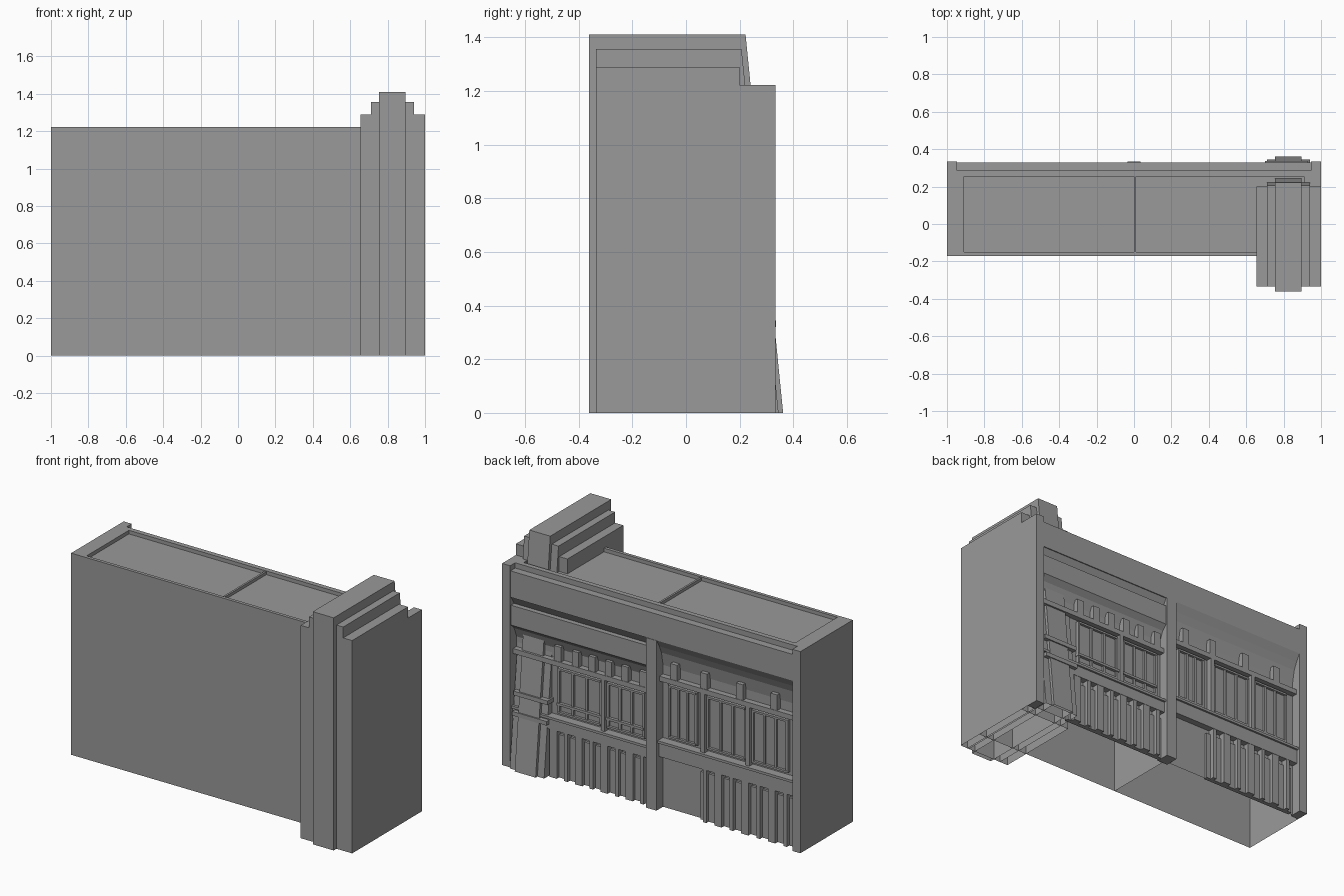
import bpy, bmesh

cube = bpy.data.objects.get("Cube")
if cube:
    bpy.data.objects.remove(cube, do_unlink=True)

stone = bpy.data.materials.new("plain grey")
stone.use_nodes = True
GREY = (0.32, 0.32, 0.32, 1)
stone.diffuse_color = GREY
stone.node_tree.nodes["Principled BSDF"].inputs["Base Color"].default_value = GREY


def prism(name, x0, x1, profile, open_bottom=False):
    """Extrude a (y, z) profile along x."""
    bm = bmesh.new()
    a = [bm.verts.new((x0, y, z)) for y, z in profile]
    b = [bm.verts.new((x1, y, z)) for y, z in profile]
    bm.faces.new(a)
    bm.faces.new(b[::-1])
    n = len(profile)
    for i in range(n):
        j = (i + 1) % n
        bm.faces.new((a[i], b[i], b[j], a[j]))
    bmesh.ops.recalc_face_normals(bm, faces=bm.faces)
    if open_bottom:
        low = [f for f in bm.faces if all(v.co.z < 0.001 for v in f.verts)]
        bmesh.ops.delete(bm, geom=low, context='FACES')
    mesh = bpy.data.meshes.new(name)
    bm.to_mesh(mesh)
    bm.free()
    mesh.materials.append(stone)
    ob = bpy.data.objects.new(name, mesh)
    bpy.context.collection.objects.link(ob)
    return ob


def box(name, x0, x1, y0, y1, z0, z1, open_bottom=False):
    return prism(name, x0, x1, [(y0, z0), (y1, z0), (y1, z1), (y0, z1)], open_bottom)


WALL, FRONT, BACK, TOP = 0.27, -0.17, 0.333, 1.222
ROOF, PIER, MID = 1.2, 0.946, 0.035

# Hollow building body, two open-bottomed chambers
box("left_chamber", 0, 1, FRONT, WALL, 0, ROOF, True)
box("right_chamber", -1, 0, FRONT, WALL, 0, ROOF, True)

# Roof rim and divider
box("roof_rim_front", -1, 0.7, FRONT, -0.15, ROOF - 0.02, TOP)
box("roof_rim_right", -1, -0.91, FRONT, WALL, ROOF - 0.02, TOP)
box("roof_rim_left", 0.91, 1, 0.1, WALL, ROOF - 0.02, TOP)
box("roof_divider", 0, 0.012, -0.15, 0.26, ROOF - 0.02, TOP - 0.004)

# Piers on the back
for side, x0, x1 in (("left", PIER, 1), ("right", -1, -PIER)):
    box(side + "_pier", x0, x1, 0.255, BACK, 0, TOP)
box("middle_pier", -MID, MID, 0.25, BACK, 0, 1.03)

# Parapet and coved cornices
prism("parapet", -PIER, PIER, [(0.255, 1.03), (0.255, TOP), (0.285, TOP), (0.285, 1.19),
                               (0.33, 1.19), (0.33, 1.03)])
prism("left_cornice", MID, PIER, [(0.26, 1.04), (0.33, 1.04), (0.295, 0.98), (0.325, 0.98),
                                  (0.325, 0.86), (0.295, 0.83), (WALL, 0.77), (0.26, 0.77)])
prism("right_cornice", -PIER, -MID, [(0.26, 1.03), (0.33, 1.03), (0.305, 0.985),
                                     (0.285, 0.94), (WALL, 0.86), (0.26, 0.86)])


def window(name, x0, x1, z0, z1, panes):
    """Shallow raised window with a frame and mullions."""
    box(name + "_pane", x0, x1, 0.26, 0.28, z0, z1)
    for i in range(panes + 1):
        x = x0 + (x1 - x0) * i / panes
        box(name + "_mullion", x - 0.007, x + 0.007, 0.26, 0.292, z0, z1)
    for z in (z0, z1 - 0.012):
        box(name + "_rail", x0, x1, 0.26, 0.295, z, z + 0.012)


def bay(name, x0, x1, band, ledge, top, posts, windows, ground):
    """Floor band, ledge, posts, windows and ground posts of one bay."""
    box(name + "_floor_band", x0, x1, 0.26, 0.31, band[0], band[1])
    box(name + "_band_lip", x0, x1, 0.26, 0.322, band[1] - 0.015, band[1])
    box(name + "_ledge", x0, x1, 0.26, 0.305, ledge, ledge + 0.03)
    for x in posts:
        box(name + "_upper_post", x - 0.022, x + 0.022, 0.26, 0.302, ledge + 0.03, top)
    for i, (a, b) in enumerate(windows):
        window(name + "_window", a, b, band[1] + 0.02, ledge - 0.015, 3)
        if i:
            box(name + "_tall_post", b + 0.012, b + 0.038, 0.26, 0.305, band[1], ledge)
    for x, w in ground:
        box(name + "_ground_post", x - w, x + w, 0.26, 0.308, 0, band[0])
        box(name + "_ground_panel", x - w - 0.03, x + w + 0.03, 0.26, 0.285, 0, band[0] - 0.03)


bay("left_bay", MID, PIER, (0.29, 0.37), 0.68, 0.8,
    [0.08, 0.2, 0.31, 0.42, 0.53, 0.65], [(0.37, 0.65), (0.08, 0.32)],
    [(0.08 + 0.085 * i, 0.012 + 0.012 * (i % 2)) for i in range(8)])
bay("right_bay", -PIER, -MID, (0.32, 0.42), 0.775, 0.9,
    [-0.13, -0.33, -0.57, -0.8], [(-0.27, -0.09), (-0.6, -0.35), (-0.88, -0.65)],
    [(-0.34 - 0.09 * i, 0.012 + 0.012 * (i % 2)) for i in range(7)])
box("left_bay_rail", 0.08, 0.66, 0.26, 0.298, 0.44, 0.455)

# Stepped chimney with a leaning back
box("chimney_base", 0.655, 1, -0.335, 0.2, 0, 1.29, True)
box("chimney_side", 0.95, 1, -0.335, BACK, 0, TOP, True)
prism("chimney_step", 0.71, 0.94, [(-0.335, 0), (0.345, 0), (0.207, 1.356), (-0.335, 1.356)], True)
prism("chimney_core", 0.755, 0.895, [(-0.362, 0), (0.362, 0), (0.222, 1.41), (-0.362, 1.41)], True)
for z, y in ((0.32, 0.336), (0.44, 0.326)):
    box("chimney_band", 0.7, 0.93, 0.26, y, z, z + 0.025)
